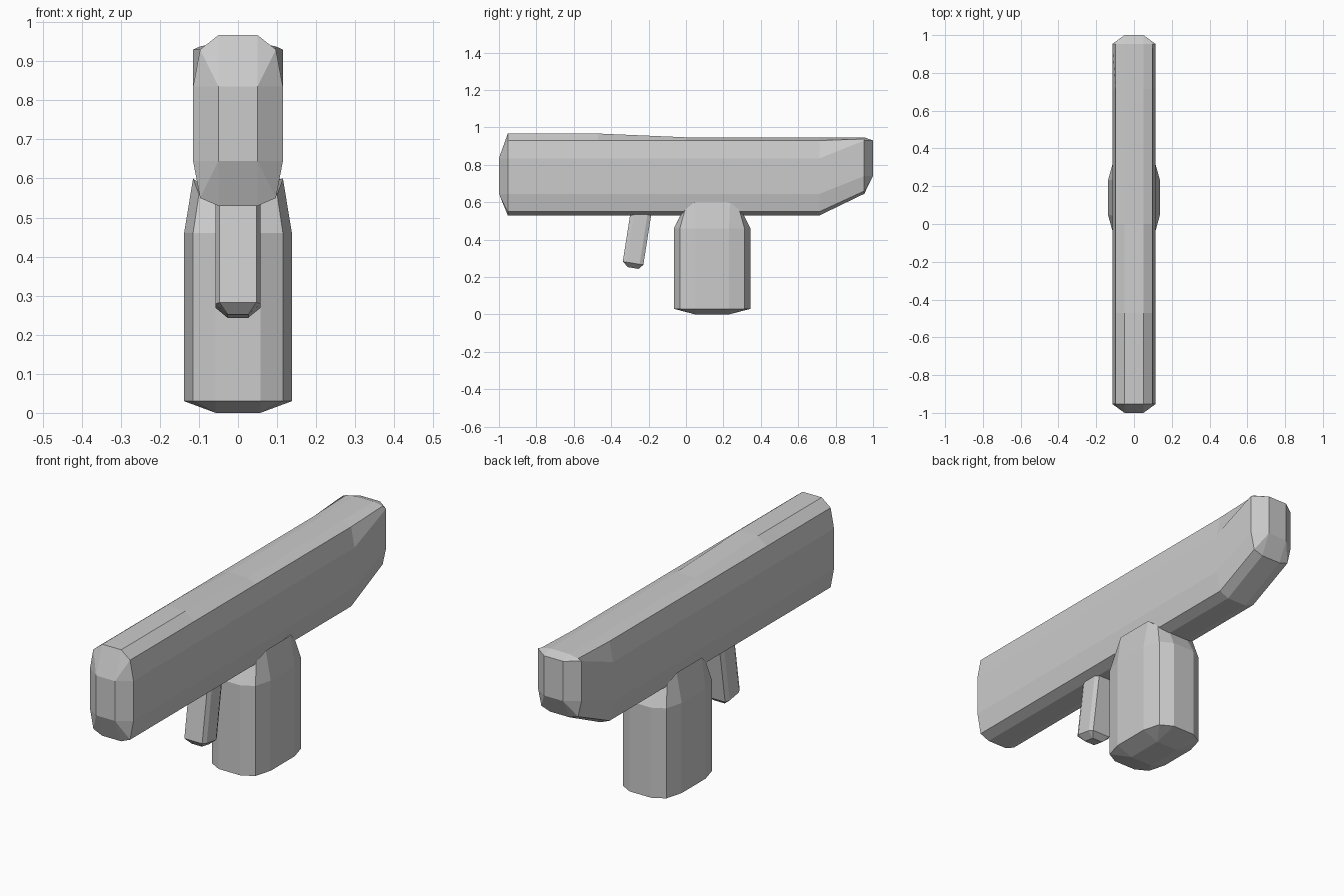
import bpy, bmesh

if "Cube" in bpy.data.objects:
    bpy.data.objects.remove(bpy.data.objects["Cube"])


def mirrored(half):
    """Close a right-hand half section (x, v) by mirroring it over x = 0."""
    return half + [(-x, v) for x, v in reversed(half)]


def loft(name, rings):
    """Skin equal-length rings of 3D points and cap both ends."""
    bm = bmesh.new()
    loops = [[bm.verts.new(p) for p in ring] for ring in rings]
    n = len(loops[0])
    for a, b in zip(loops, loops[1:]):
        for i in range(n):
            j = (i + 1) % n
            bm.faces.new((a[i], a[j], b[j], b[i]))
    bm.faces.new(loops[0])
    bm.faces.new(loops[-1])
    bmesh.ops.remove_doubles(bm, verts=bm.verts, dist=0.0005)
    bmesh.ops.recalc_face_normals(bm, faces=bm.faces)
    mesh = bpy.data.meshes.new(name)
    bm.to_mesh(mesh)
    bm.free()
    obj = bpy.data.objects.new(name, mesh)
    bpy.context.collection.objects.link(obj)
    return obj


# Long body: half-section widths, with six heights at each station along y
WIDE = (0.05, 0.097, 0.115, 0.115, 0.097, 0.05)
TIP = (0.05,) * 6
stations = [
    (-1.0, TIP, (0.645, 0.645, 0.645, 0.835, 0.835, 0.835)),
    (-0.953, WIDE, (0.53, 0.55, 0.645, 0.835, 0.93, 0.967)),
    (-0.47, WIDE, (0.53, 0.55, 0.645, 0.835, 0.93, 0.967)),
    (0.0, WIDE, (0.53, 0.55, 0.645, 0.835, 0.93, 0.947)),
    (0.715, WIDE, (0.53, 0.55, 0.645, 0.835, 0.93, 0.947)),
    (0.953, WIDE, (0.645, 0.66, 0.74, 0.93, 0.938, 0.947)),
    (1.0, TIP, (0.74, 0.74, 0.74, 0.93, 0.93, 0.93)),
]
loft("body", [[(x, y, z) for x, z in mirrored(list(zip(ws, zs)))]
              for y, ws, zs in stations])

# Handle: chamfered block with a shoulder that rises at the sides
WIDTHS = (0.057, 0.115, 0.138, 0.138, 0.115, 0.057)
DEPTHS = (-0.065, -0.033, 0.05, 0.23, 0.313, 0.345)
levels = [
    ((0.057,) * 6, (0.05, 0.05, 0.05, 0.23, 0.23, 0.23), (0.0,) * 6),
    (WIDTHS, DEPTHS, (0.03,) * 6),
    (WIDTHS, DEPTHS, (0.46,) * 6),
    ((0.05, 0.1, 0.115, 0.115, 0.1, 0.05),
     (-0.02, -0.005, 0.045, 0.235, 0.285, 0.30),
     (0.55, 0.56, 0.6, 0.6, 0.56, 0.55)),
]
handle_rings = []
for ws, ds, zs in levels:
    half = list(zip(ws, ds, zs))
    handle_rings.append(half + [(-x, y, z) for x, y, z in reversed(half)])
loft("handle", handle_rings)

# Trigger: slim chamfered peg leaning forward towards its tip
peg = mirrored([(0.047, -0.055), (0.057, -0.035), (0.057, 0.035), (0.047, 0.055)])
tip = mirrored([(0.027, -0.028), (0.027, -0.024), (0.027, 0.024), (0.027, 0.028)])
loft("trigger", [[(x, cy + y, cz - y * 0.16) for x, y in section]
                 for section, cy, cz in ((tip, -0.282, 0.248),
                                         (peg, -0.283, 0.274),
                                         (peg, -0.238, 0.56))])
